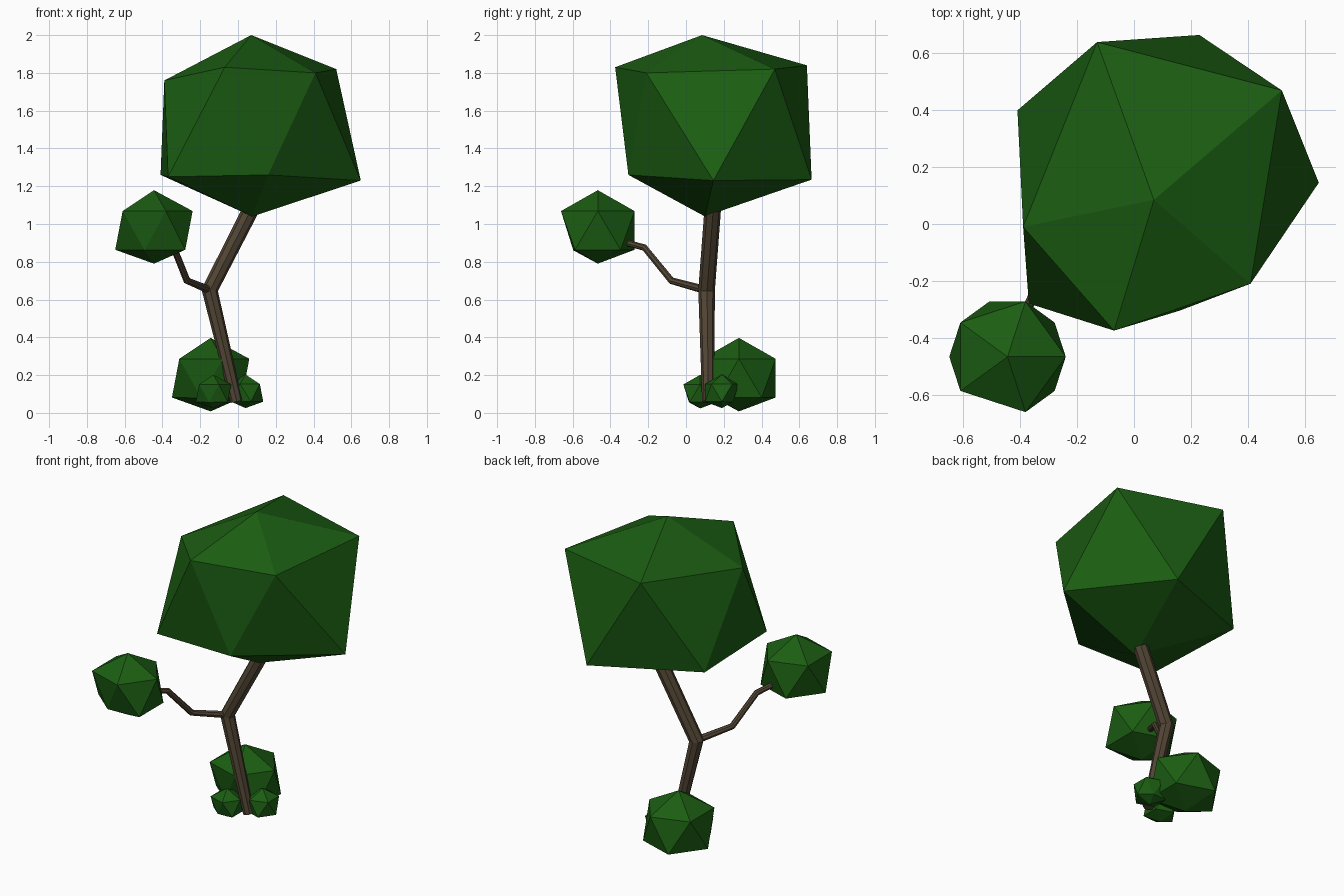
import bpy, bmesh
from math import radians
from mathutils import Matrix, Vector

if "Cube" in bpy.data.objects:
    bpy.data.objects.remove(bpy.data.objects["Cube"])


def material(name, color):
    m = bpy.data.materials.new(name)
    m.diffuse_color = (*color, 1)
    m.use_nodes = True
    m.node_tree.nodes["Principled BSDF"].inputs["Base Color"].default_value = m.diffuse_color
    return m


LEAF = material("leaf_green", (0.011, 0.11, 0.006))
BARK = material("bark_brown", (0.085, 0.06, 0.035))


def add_mesh(name, bm, mat):
    bmesh.ops.recalc_face_normals(bm, faces=bm.faces)
    me = bpy.data.meshes.new(name)
    bm.to_mesh(me)
    bm.free()
    me.materials.append(mat)
    ob = bpy.data.objects.new(name, me)
    bpy.context.collection.objects.link(ob)
    return ob


def shrub(name, loc, scale=1.0, turn=0.0):
    """Slightly uneven 20-sided leaf ball."""
    r = 0.229
    bm = bmesh.new()
    bmesh.ops.create_icosphere(bm, subdivisions=1, radius=r)
    for v in bm.verts:
        if v.co.z > 0.9 * r:
            v.co.z = 0.213
        elif v.co.z < -0.9 * r:
            v.co.z = -0.176
        elif v.co.z < 0 and v.co.x < 0 and v.co.y < -0.1:
            v.co = Vector((-0.05, -0.13, -0.105))   # pushed-in corner
    m = Matrix.Translation(loc) @ Matrix.Rotation(radians(turn), 4, 'Z') @ Matrix.Scale(scale, 4)
    bmesh.ops.transform(bm, matrix=m, verts=bm.verts)
    return add_mesh(name, bm, LEAF)


def limb(name, points):
    """Tapered eight-sided tube; points are (x, y, z, radius)."""
    cu = bpy.data.curves.new(name, 'CURVE')
    cu.dimensions = '3D'
    cu.bevel_depth = 1.0
    cu.bevel_resolution = 2
    cu.use_fill_caps = True
    sp = cu.splines.new('POLY')
    sp.points.add(len(points) - 1)
    for p, (x, y, z, r) in zip(sp.points, points):
        p.co = (x, y, z, 1)
        p.radius = r
    sp.use_smooth = False
    cu.materials.append(BARK)
    ob = bpy.data.objects.new(name, cu)
    bpy.context.collection.objects.link(ob)
    return ob


# Crown: uneven icosahedron, two poles and two rings of five
crown_points = [
    (0.07, 0.085, 2.0),
    (-0.13, 0.64, 1.84), (0.52, 0.47, 1.82), (0.41, -0.21, 1.80),
    (-0.07, -0.375, 1.83), (-0.39, -0.01, 1.76),
    (-0.41, 0.40, 1.26), (0.23, 0.665, 1.235), (0.65, 0.145, 1.23),
    (0.16, -0.305, 1.26), (-0.37, -0.28, 1.25),
    (0.075, 0.10, 1.04),
]
bm = bmesh.new()
for p in crown_points:
    bm.verts.new(p)
bmesh.ops.convex_hull(bm, input=bm.verts)
add_mesh("crown", bm, LEAF)

# Leaf ball on the branch and bushes at the foot
shrub("branch_leaves", (-0.445, -0.467, 0.966))
shrub("large_bush", (-0.145, 0.28, 0.184))
shrub("small_bush_front", (-0.13, 0.075, 0.104), 0.457)
shrub("small_bush_side", (0.04, 0.19, 0.106), 0.457, 180)

# Trunk and side branch
limb("trunk", [(-0.008, 0.117, 0.06, 0.032), (-0.15, 0.109, 0.65, 0.044),
               (0.08, 0.143, 1.10, 0.044)])
limb("side_branch", [(-0.15, 0.105, 0.65, 0.022), (-0.27, -0.077, 0.70, 0.019),
                     (-0.34, -0.22, 0.875, 0.018), (-0.39, -0.33, 0.905, 0.017)])
